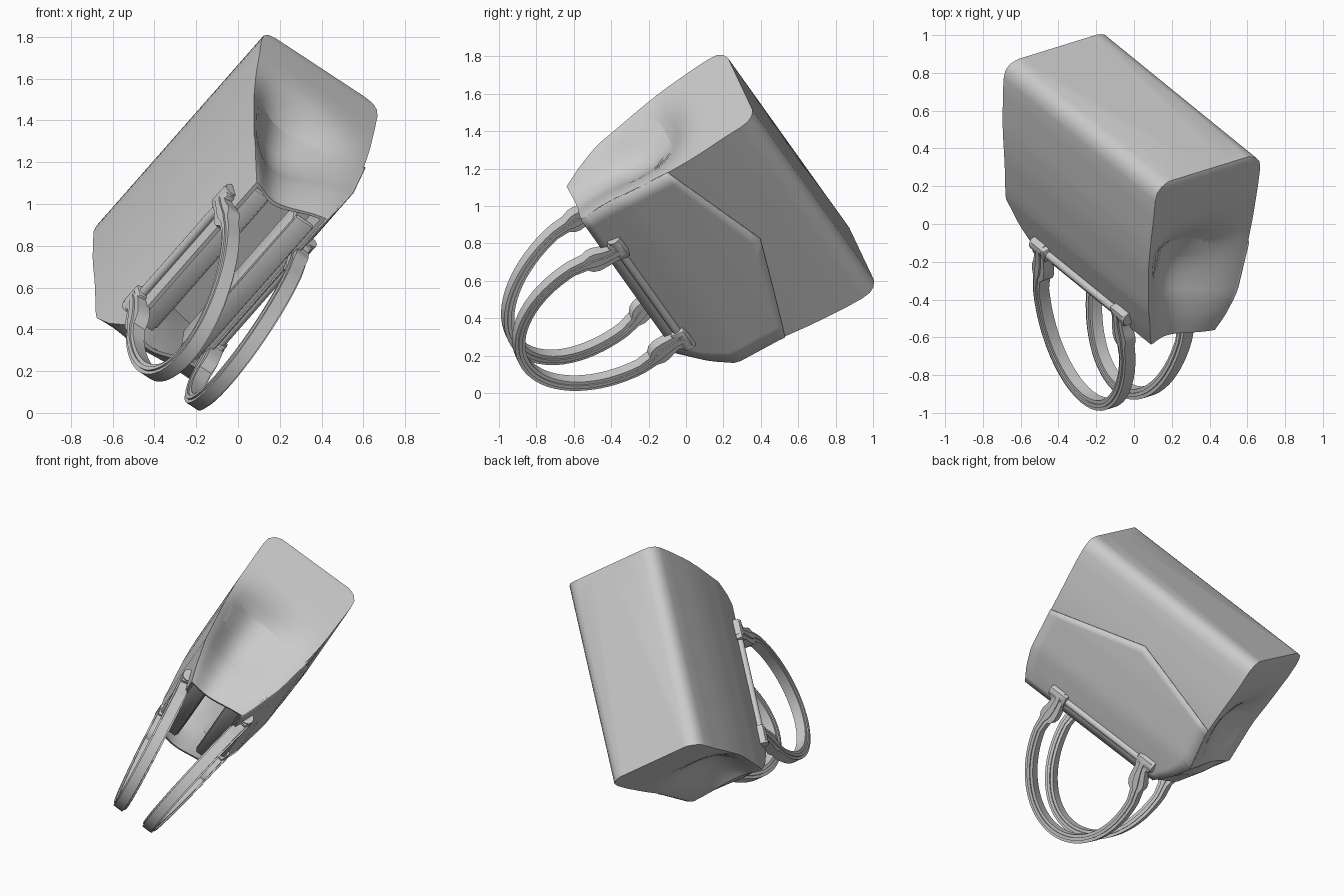
import bpy, bmesh, math
from mathutils import Vector, Matrix

if "Cube" in bpy.data.objects:
    bpy.data.objects.remove(bpy.data.objects["Cube"])

mat = bpy.data.materials.new("plain_grey")
mat.use_nodes = True
GREY = (0.6, 0.6, 0.6, 1)
mat.diffuse_color = GREY
mat.node_tree.nodes["Principled BSDF"].inputs["Base Color"].default_value = GREY

# Bag frame: length, thickness and height axes of the tipped-over bag
L = Vector((-0.582, 0.473, -0.662)).normalized()
D = Vector((0.81, 0.25, -0.53))
D = (D - L * D.dot(L)).normalized()
N = L.cross(D)
FRAME = Matrix((L, D, N)).transposed().to_4x4()
FRAME.translation = (-0.003, 0.615, 1.198)


def finish(name, bm, angle=35):
    bmesh.ops.recalc_face_normals(bm, faces=bm.faces)
    bm.transform(FRAME)
    mesh = bpy.data.meshes.new(name)
    bm.to_mesh(mesh)
    bm.free()
    mesh.materials.append(mat)
    ob = bpy.data.objects.new(name, mesh)
    bpy.context.collection.objects.link(ob)
    bpy.ops.object.select_all(action='DESELECT')
    ob.select_set(True)
    bpy.context.view_layer.objects.active = ob
    bpy.ops.object.shade_smooth_by_angle(angle=math.radians(angle))
    return ob


def loft(name, rings, angle=35, closed=True, caps=True):
    bm = bmesh.new()
    rows = [[bm.verts.new(p) for p in ring] for ring in rings]
    for a, b in zip(rows, rows[1:]):
        n = len(a)
        for i in range(n if closed else n - 1):
            j = (i + 1) % n
            bm.faces.new((a[i], a[j], b[j], b[i]))
    if caps:
        bm.faces.new(rows[0])
        bm.faces.new(rows[-1])
    return finish(name, bm, angle)


def lookup(table, h):
    for (h0, v0), (h1, v1) in zip(table, table[1:]):
        if h <= h1:
            return v0 + (v1 - v0) * max(0, h - h0) / (h1 - h0)
    return table[-1][1]


# Shape by height: upper end, lower end (chamfered at the mouth), thickness, gusset folds
UPPER_END = [(0, .685), (.02, .69), (.18, .69), (.58, .67), (.88, .66), (1, .635), (1.1, .605)]
LOWER_END = [(0, .685), (.02, .69), (.15, .69), (.58, .645), (.86, .655), (.97, .58), (1.06, .49), (1.1, .45)]
HALF_WIDTH = [(0, .26), (.008, .285), (.02, .31), (.05, .335), (.1, .343),
              (.4, .337), (.56, .322), (.83, .28), (1, .228), (1.1, .19)]
UPPER_FOLD = [(.28, 0), (.36, .02), (.43, .07), (.5, .12), (.6, .16), (.75, .15), (.92, .1), (1.1, .05)]
LOWER_FOLD = [(.3, 0), (.5, .08), (.65, .1), (.8, .06), (.9, 0), (1.1, -.06)]


def end(s, f, h):
    """Length coordinate of an end edge; f is the place across the thickness."""
    if s > 0:
        return lookup(LOWER_END, h)
    return -lookup(UPPER_END, h) - .02 * f * min(1, max(0, (h - .4) / .6))


def ring(h, inset=0.0):
    """Cross-section of the bag, with the gusset folded in at both ends."""
    b = lookup(HALF_WIDTH, h) - inset
    pts = []
    for s in (1, -1):
        lo, hi = s * end(-s, -s, h) + inset, s * end(s, -s, h) - inset
        for i in range(12):
            pts.append((s * (lo + (hi - lo) * i / 12), -s * b, h))
        fold = lookup(LOWER_FOLD if s > 0 else UPPER_FOLD, h)
        for i in range(20):
            f = s * (i / 10 - 1)
            g = f + .25 * (1 - f * f)
            dip = max(0, math.cos(g * math.pi / 2)) ** 1.4
            pts.append((end(s, f, h) - s * (inset + fold * dip), f * b, h))
    return pts


# Bag body: outer shell, rim, then inner lining down to a floor
outer = [0, .008, .02, .05, .1, .2, .28, .36, .43, .5, .56, .63, .75, .83, .86, .92, .97, 1, 1.06, 1.1]
loft("bag_body", [ring(h) for h in outer] + [ring(h, .02) for h in (1.1, 1.06, .97, .86, .7, .45)], 40)

# Raised flap with a shallow V-shaped seam
rows = []
for k in range(15):
    row = []
    for i in range(17):
        f = i / 8 - 1
        low = .36 + .2 * abs(f)
        h = low + (1.1 - low) * k / 14
        row.append((abs(f) * end(1 if f > 0 else -1, 1, h), lookup(HALF_WIDTH, h) + .003, h))
    rows.append(row)
flap = loft("side_flap", rows, 40, closed=False, caps=False)
thick = flap.modifiers.new("thickness", 'SOLIDIFY')
thick.thickness = .012
thick.offset = 0


def box(name, centre, size, bevel=.008, tilt=0):
    bm = bmesh.new()
    bmesh.ops.create_cube(bm, size=1)
    bm.transform(Matrix.Translation(centre) @ Matrix.Rotation(tilt, 4, 'X')
                 @ Matrix.Diagonal((*size, 1)))
    bmesh.ops.bevel(bm, geom=bm.edges[:], offset=bevel, segments=2, affect='EDGES', profile=.5)
    return finish(name, bm)


def rod(name, centre, radius, length):
    bm = bmesh.new()
    bmesh.ops.create_cone(bm, cap_ends=True, segments=16, radius1=radius, radius2=radius, depth=length)
    bm.transform(Matrix.Translation(centre) @ Matrix.Rotation(math.pi / 2, 4, 'Y'))
    return finish(name, bm)


STRAP = [(1, .038), (1.07, .042), (1.16, .056), (1.19, .052), (1.22, .032), (1.3, .028)]


def handle(name, side, lean):
    """Ribbed U-shaped strap, widening into a shoulder above each clamp."""
    path = [(.355, 1.02), (.355, 1.07), (.36, 1.12), (.368, 1.16), (.376, 1.19), (.384, 1.22)]
    path += [(.395 * math.cos(t), 1.25 + .55 * math.sin(t))
             for t in [math.pi * i / 36 for i in range(1, 18)]]
    path = path + [(0, 1.8)] + [(-u, h) for u, h in reversed(path)]
    half = [(-1, -.78), (-.35, -.78), (-.35, -1), (.35, -1), (.35, -.78), (1, -.78)]
    profile = half + [(-x, -y) for x, y in half]
    rings = []
    for i, (u, h) in enumerate(path):
        p, q = path[max(0, i - 1)], path[min(len(path) - 1, i + 1)]
        tangent = Vector((q[0] - p[0], q[1] - p[1])).normalized()
        nu, nh = tangent.y, -tangent.x
        r = lookup(STRAP, h)
        rise = max(0, h - 1.02) / .8
        v = side * (.225 - lean * rise)
        slide = .03 * rise
        rings.append([(u + slide + nu * x * r, v + y * .043, h + nh * x * r) for x, y in profile])
    loft(name, rings, 30)


for side, tag, lean in ((-1, "front", .135), (1, "rear", .1)):
    handle(tag + "_handle", side, lean)
    rod(tag + "_hinge_bar", (0, side * .228, 1.025), .023, .74)
    for place, which in ((-1, "upper"), (1, "lower")):
        box(f"{tag}_{which}_clamp", (place * .36, side * .222, 1.02), (.12, .08, .08), .012, side * .3)
        rod(f"{tag}_{which}_bar_cap", (place * .38, side * .23, 1.015), .038, .1)
    # Stiffening strip and flange inside the mouth
    box(tag + "_mouth_flange", (-.05, side * .13, 1.06), (.96, .1, .03))
    box(tag + "_mouth_strip", (-.05, side * .085, 1.0), (.92, .025, .14))
